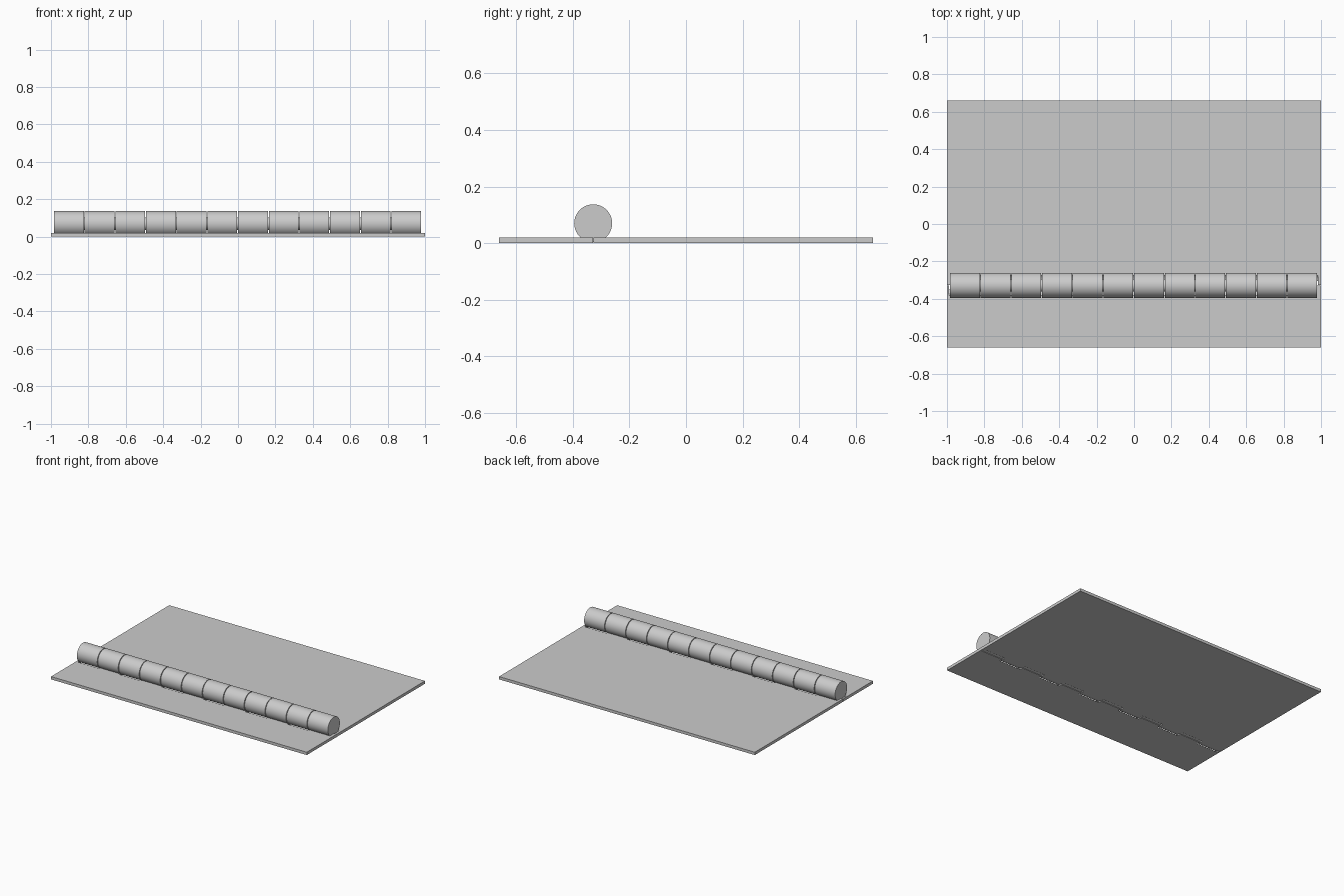
import bpy
import math

cube = bpy.data.objects.get("Cube")
if cube:
    bpy.data.objects.remove(cube, do_unlink=True)

AXIS_Y, AXIS_Z = -0.328, 0.07      # barrel axis
RADIUS, CUT_RADIUS = 0.067, 0.0735
COUNT, PITCH, START = 12, 0.164, -0.986
THICK, EDGE, SEAM = 0.02, 0.66, 0.001

steel = bpy.data.materials.new("plain_grey_metal")
steel.diffuse_color = (0.6, 0.6, 0.6, 1)
steel.use_nodes = True
steel.node_tree.nodes["Principled BSDF"].inputs["Base Color"].default_value = (0.6, 0.6, 0.6, 1)


def rod(name, x, length, radius):
    """Cylinder lying along x on the barrel axis."""
    bpy.ops.mesh.primitive_cylinder_add(
        vertices=64, radius=radius, depth=length,
        location=(x, AXIS_Y, AXIS_Z), rotation=(0, math.pi / 2, 0))
    obj = bpy.context.object
    obj.name = name
    obj.data.materials.append(steel)
    bpy.ops.object.shade_smooth_by_angle(angle=math.radians(30))
    return obj


def leaf(name, y0, y1):
    """Flat plate spanning the full width between two depths."""
    bpy.ops.mesh.primitive_cube_add(size=1, location=(0, (y0 + y1) / 2, THICK / 2))
    obj = bpy.context.object
    obj.name = name
    obj.scale = (2, y1 - y0, THICK)
    bpy.ops.object.transform_apply(location=False, rotation=False, scale=True)
    obj.data.materials.append(steel)
    return obj


def carve(target, cutter):
    """Subtract the cutter from the target, then discard it."""
    cutter.hide_render = True
    mod = target.modifiers.new("clearance", 'BOOLEAN')
    mod.operation = 'DIFFERENCE'
    mod.solver = 'EXACT'
    mod.object = cutter
    bpy.context.view_layer.objects.active = target
    bpy.ops.object.modifier_apply(modifier=mod.name)
    bpy.data.objects.remove(cutter, do_unlink=True)


front_leaf = leaf("front_leaf", -EDGE, AXIS_Y - SEAM)
back_leaf = leaf("back_leaf", AXIS_Y + SEAM, EDGE)

# Knuckles alternate between the leaves; the opposite leaf gets a clearance
for i in range(COUNT):
    x = START + PITCH * (i + 0.5)
    owner, other = ("front", back_leaf) if i % 2 else ("back", front_leaf)
    rod(f"{owner}_knuckle_{i // 2 + 1}", x, PITCH - 0.005, RADIUS)
    carve(other, rod("clearance_cutter", x, PITCH + 0.005, CUT_RADIUS))

# Pin running through the barrel
rod("hinge_pin", START + PITCH * COUNT / 2, PITCH * COUNT - 0.02, RADIUS / 2)
